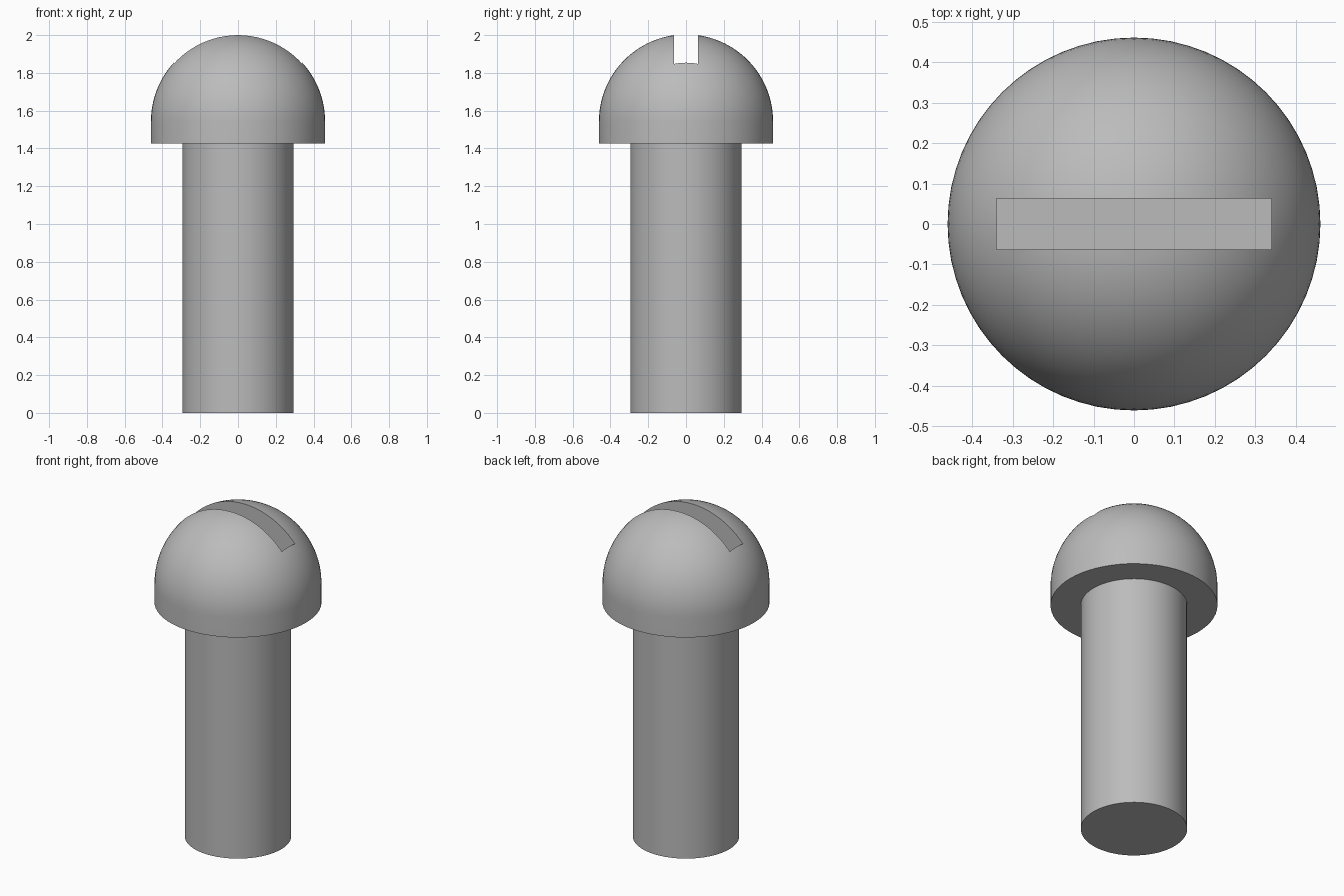
import bpy
import bmesh
import math

SEGMENTS = 64
HEAD_R, SHANK_R = 0.461, 0.294
HEAD_BASE, DOME_BASE = 1.425, 1.543
SLOT_LENGTH, SLOT_WIDTH, SLOT_FLOOR = 0.68, 0.125, 1.70

cube = bpy.data.objects.get("Cube")
if cube:
    bpy.data.objects.remove(cube, do_unlink=True)

steel = bpy.data.materials.new("grey_steel")
steel.use_nodes = True
grey = (0.5, 0.5, 0.5, 1)
steel.diffuse_color = grey
steel.node_tree.nodes["Principled BSDF"].inputs["Base Color"].default_value = grey


def lathe(name, profile):
    """Spin a (radius, height) profile around the z axis."""
    bm = bmesh.new()
    verts = [bm.verts.new((r, 0, z)) for r, z in profile]
    edges = [bm.edges.new(pair) for pair in zip(verts, verts[1:])]
    bmesh.ops.spin(bm, geom=verts + edges, axis=(0, 0, 1), cent=(0, 0, 0),
                   angle=math.tau, steps=SEGMENTS)
    bmesh.ops.remove_doubles(bm, verts=bm.verts, dist=0.0001)
    bmesh.ops.recalc_face_normals(bm, faces=bm.faces)
    mesh = bpy.data.meshes.new(name)
    bm.to_mesh(mesh)
    bm.free()
    mesh.materials.append(steel)
    obj = bpy.data.objects.new(name, mesh)
    bpy.context.collection.objects.link(obj)
    return obj


def select_only(obj):
    bpy.ops.object.select_all(action="DESELECT")
    obj.select_set(True)
    bpy.context.view_layer.objects.active = obj


# Plain round shank, tucked just inside the head
shank = lathe("shank", [(0, 0), (SHANK_R, 0), (SHANK_R, HEAD_BASE + 0.01),
                        (0, HEAD_BASE + 0.01)])

# Domed head with a short straight rim
rings = 24
dome = [(HEAD_R * math.cos(a), DOME_BASE + HEAD_R * math.sin(a))
        for a in (math.pi / 2 * i / rings for i in range(rings))]
head = lathe("head", [(0, HEAD_BASE), (HEAD_R, HEAD_BASE)] + dome
             + [(0, DOME_BASE + HEAD_R)])

# Driver slot, closed at both ends
slot_top = 2.2
bpy.ops.mesh.primitive_cube_add(size=1, location=(0, 0, (SLOT_FLOOR + slot_top) / 2))
cutter = bpy.context.object
cutter.name = "slot_cutter"
cutter.scale = (SLOT_LENGTH, SLOT_WIDTH, slot_top - SLOT_FLOOR)
cutter.data.materials.append(steel)
cutter.hide_render = True

select_only(head)
cut = head.modifiers.new("slot", "BOOLEAN")
cut.operation = "DIFFERENCE"
cut.solver = "EXACT"
cut.object = cutter
bpy.context.view_layer.update()
bpy.ops.object.modifier_apply(modifier=cut.name)
bpy.data.objects.remove(cutter, do_unlink=True)

# Smooth curved sides, crisp rims and slot edges
for part in (shank, head):
    select_only(part)
    bpy.ops.object.shade_smooth_by_angle(angle=math.radians(30))
